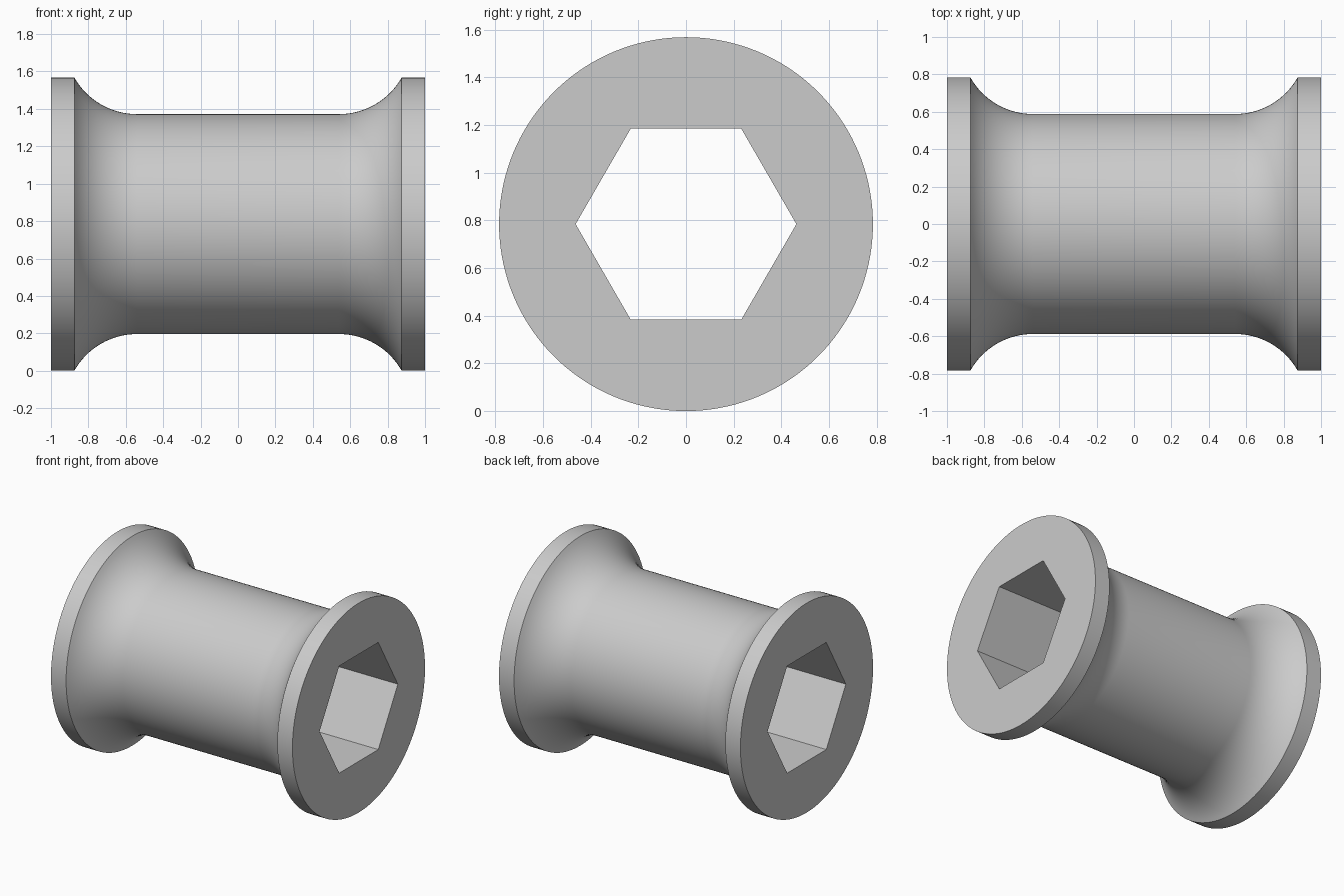
import bpy, bmesh, math

if "Cube" in bpy.data.objects:
    bpy.data.objects.remove(bpy.data.objects["Cube"])

R_FLANGE, R_BARREL = 0.784, 0.588
X_END, X_RIM, X_FILLET = 1.0, 0.875, 0.54
HEX_APOTHEM = 0.401
SEGS, ARC_STEPS = 144, 16      # SEGS is a multiple of 6 so hexagon corners are exact

# Half profile (x, radius): barrel, concave fillet, flange rim
dx, dy = X_RIM - X_FILLET, R_FLANGE - R_BARREL
arc_r = (dx * dx + dy * dy) / (2 * dy)
sweep = math.asin(dx / arc_r)
half = []
for i in range(ARC_STEPS + 1):
    a = sweep * i / ARC_STEPS
    half.append((X_FILLET + arc_r * math.sin(a), R_BARREL + arc_r * (1 - math.cos(a))))
half.append((X_END, R_FLANGE))
profile = [(-x, r) for x, r in reversed(half)] + half


def hex_radius(t):
    return HEX_APOTHEM / math.cos(t % (math.pi / 3) - math.pi / 6)


bm = bmesh.new()


def ring(x, radius):
    verts = []
    for i in range(SEGS):
        t = 2 * math.pi * i / SEGS
        r = radius(t)
        verts.append(bm.verts.new((x, r * math.cos(t), R_FLANGE + r * math.sin(t))))
    return verts


# Outer skin rings, then the hexagonal bore closing the loop
rings = [ring(x, lambda t, r=r: r) for x, r in profile]
rings += [ring(X_END, hex_radius), ring(-X_END, hex_radius)]
for k, a in enumerate(rings):
    b = rings[(k + 1) % len(rings)]
    for i in range(SEGS):
        j = (i + 1) % SEGS
        bm.faces.new((a[i], a[j], b[j], b[i]))
bmesh.ops.recalc_face_normals(bm, faces=bm.faces[:])

mesh = bpy.data.meshes.new("flanged_spool")
bm.to_mesh(mesh)
bm.free()
spool = bpy.data.objects.new("flanged_spool", mesh)
bpy.context.collection.objects.link(spool)

grey = bpy.data.materials.new("light_grey")
grey.diffuse_color = (0.6, 0.6, 0.6, 1)
grey.use_nodes = True
grey.node_tree.nodes["Principled BSDF"].inputs["Base Color"].default_value = grey.diffuse_color
mesh.materials.append(grey)

# Smooth curved skin, sharp rims and bore edges
bpy.context.view_layer.objects.active = spool
spool.select_set(True)
bpy.ops.object.shade_smooth_by_angle(angle=math.radians(25))
